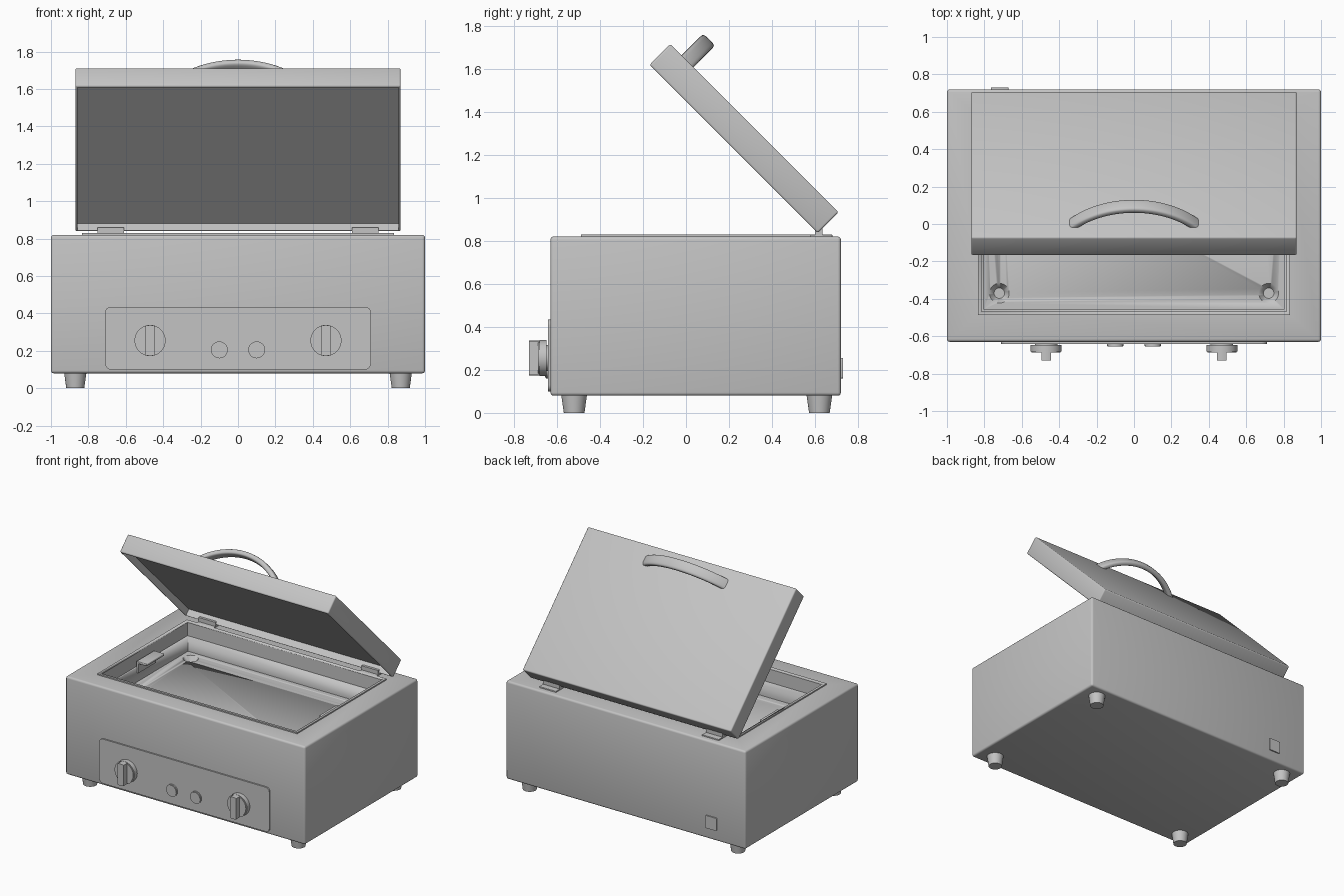
import bpy, bmesh
from math import sin, cos, pi, asin, copysign
from mathutils import Matrix, Vector

if "Cube" in bpy.data.objects:
    bpy.data.objects.remove(bpy.data.objects["Cube"])

grey = bpy.data.materials.new("brushed_grey")
grey.use_nodes = True
COLOUR = (0.55, 0.55, 0.55, 1)
grey.diffuse_color = COLOUR
grey.node_tree.nodes["Principled BSDF"].inputs["Base Color"].default_value = COLOUR


def finish(name, bm, matrix=None, smooth=True):
    bmesh.ops.recalc_face_normals(bm, faces=bm.faces)
    mesh = bpy.data.meshes.new(name)
    bm.to_mesh(mesh)
    bm.free()
    mesh.materials.append(grey)
    ob = bpy.data.objects.new(name, mesh)
    bpy.context.collection.objects.link(ob)
    if matrix:
        ob.matrix_world = matrix
    if smooth:
        activate(ob)
        bpy.ops.object.shade_smooth_by_angle(angle=0.6)
    return ob


def activate(ob):
    bpy.ops.object.select_all(action="DESELECT")
    ob.select_set(True)
    bpy.context.view_layer.objects.active = ob


def box(name, lo, hi, bevel=0, axis=None, segments=3, matrix=None):
    """Box between two corners; bevels all edges, or only those along one axis."""
    lo, hi = Vector(lo), Vector(hi)
    bm = bmesh.new()
    bmesh.ops.create_cube(bm, size=1)
    for v in bm.verts:
        v.co = (lo + hi) / 2 + v.co * (hi - lo)
    if bevel:
        edges = [e for e in bm.edges if axis is None
                 or abs((e.verts[0].co - e.verts[1].co)[axis]) > 1e-5]
        bmesh.ops.bevel(bm, geom=edges, offset=bevel, segments=segments,
                        profile=0.5, affect="EDGES")
    return finish(name, bm, matrix)


def cone(name, centre, r_bottom, r_top, depth, facing="z", bevel=0):
    """Round part starting at centre and growing up (z) or forward (-y)."""
    bm = bmesh.new()
    bmesh.ops.create_cone(bm, cap_ends=True, segments=40, radius1=r_bottom,
                          radius2=r_top, depth=depth,
                          matrix=Matrix.Translation((0, 0, depth / 2)))
    if bevel:
        rim = [e for e in bm.edges if all(v.co.z > depth - 1e-5 for v in e.verts)]
        bmesh.ops.bevel(bm, geom=rim, offset=bevel, segments=2, affect="EDGES")
    matrix = Matrix.Translation(centre)
    if facing == "-y":
        matrix = matrix @ Matrix.Rotation(pi / 2, 4, "X")
    return finish(name, bm, matrix)


def cut(ob, cutter):
    activate(ob)
    mod = ob.modifiers.new("cut", "BOOLEAN")
    mod.operation, mod.solver, mod.object = "DIFFERENCE", "EXACT", cutter
    bpy.ops.object.modifier_move_to_index(modifier="cut", index=0)
    bpy.ops.object.modifier_apply(modifier="cut")
    bpy.data.objects.remove(cutter)


# Housing with its chamber, and a shallow tray step half way down
MID_Y, FLOOR, TOP = 0.047, 0.61, 0.82


def chamber(half_x, half_y, low, high):
    return box("chamber_cutter", (-half_x, MID_Y - half_y, low),
               (half_x, MID_Y + half_y, high))


body = box("housing", (-1, -0.63, 0.08), (1, 0.72, TOP), bevel=0.015)
cut(body, chamber(0.815, 0.515, 0.72, 1))
cut(body, chamber(0.803, 0.503, FLOOR, 0.8))

# Raised rim around the opening
rim = box("opening_rim", (-0.834, MID_Y - 0.534, 0.8), (0.834, MID_Y + 0.534, 0.829))
cut(rim, chamber(0.815, 0.515, 0.7, 1))

# Dimples in the chamber floor, and the feet
for sx in (-1, 1):
    for sy in (-1, 1):
        cut(body, cone("dimple_cutter", (sx * 0.72, MID_Y + sy * 0.417, FLOOR - 0.04),
                       0.028, 0.0535, 0.041))
        cone("foot", (sx * 0.87, 0.05 + sy * 0.57, 0), 0.048, 0.06, 0.085)

# Tray handles on the side walls, and hinge plates behind the rim
for sx in (-1, 1):
    def mirrored(name, x0, x1, y0, y1, z0, z1, bevel=0.0):
        a, b = sorted((sx * x0, sx * x1))
        box(name, (a, y0, z0), (b, y1, z1), bevel)
    mirrored("tray_handle_plate", 0.79, 0.806, -0.06, 0.15, 0.68, 0.765)
    mirrored("tray_handle_lip", 0.72, 0.806, -0.06, 0.15, 0.75, 0.768, 0.005)
    mirrored("hinge_plate", 0.61, 0.75, 0.575, 0.68, 0.81, 0.829, 0.003)
    mirrored("hinge_leaf", 0.61, 0.75, 0.6, 0.635, 0.82, 0.86)

# Control panel, knobs and indicator lamps
box("control_panel", (-0.71, -0.641, 0.1), (0.71, -0.62, 0.435), bevel=0.03,
    axis=1, segments=5)
for sx in (-1, 1):
    x, z = sx * 0.47, 0.255
    cone("knob_shaft", (x, -0.63, z), 0.06, 0.06, 0.03, "-y")
    cone("knob_disc", (x, -0.648, z), 0.083, 0.083, 0.04, "-y", bevel=0.006)
    # Grip bar with ends rounded to the disc outline
    bm = bmesh.new()
    edge = asin(0.025 / 0.082)
    angles = [edge * (i / 3 - 1) for i in range(7)]
    outline = [(0.082 * sin(a), 0.082 * cos(a)) for a in angles]
    outline += [(-px, -pz) for px, pz in outline]
    face = bm.faces.new([bm.verts.new((x + px, -0.68, z + pz)) for px, pz in outline])
    top = bmesh.ops.extrude_face_region(bm, geom=[face])["geom"]
    for v in top:
        if isinstance(v, bmesh.types.BMVert):
            v.co.y = -0.73
    finish("knob_grip", bm)
    cone("indicator_lamp", (sx * 0.1, -0.635, 0.205), 0.045, 0.045, 0.02, "-y", bevel=0.004)

# Power socket plate on the back
box("power_socket", (-0.765, 0.71, 0.16), (-0.67, 0.729, 0.255), bevel=0.008, axis=1)

# Open lid, hollow underneath, tilted about the hinge
tilt = Matrix.Translation((0, 0.27, 1.275)) @ Matrix.Rotation(-pi / 4, 4, "X")
LX, LY, LZ = 0.87, 0.553, 0.069
lid = box("lid", (-LX, -LY, -LZ), (LX, LY, LZ), bevel=0.01, matrix=tilt)
cut(lid, box("lid_cutter", (0.013 - LX, 0.013 - LY, -0.2),
             (LX - 0.013, LY - 0.013, 0.05 - LZ), matrix=tilt))

# Arched lid handle: a rounded strap swept along an arc
bm = bmesh.new()
R, HEIGHT, SPAN, STEPS, SIDES = 0.468, 0.123, asin(0.345 / 0.488), 32, 20
rings = []
for i in range(STEPS + 1):
    a = SPAN * 1.06 * (2 * i / STEPS - 1)
    ring = []
    for k in range(SIDES):
        t = 2 * pi * k / SIDES
        c, s = (copysign(abs(f) ** 0.6, f) for f in (cos(t), sin(t)))
        r = R + 0.02 * s
        ring.append(bm.verts.new((r * sin(a), -0.44 + 0.039 * c,
                                  LZ + HEIGHT - R + r * cos(a))))
    rings.append(ring)
for r0, r1 in zip(rings, rings[1:]):
    for k in range(SIDES):
        n = (k + 1) % SIDES
        bm.faces.new((r0[k], r0[n], r1[n], r1[k]))
bm.faces.new(rings[0])
bm.faces.new(rings[-1])
finish("lid_handle", bm, tilt)
bpy.ops.object.select_all(action="DESELECT")
